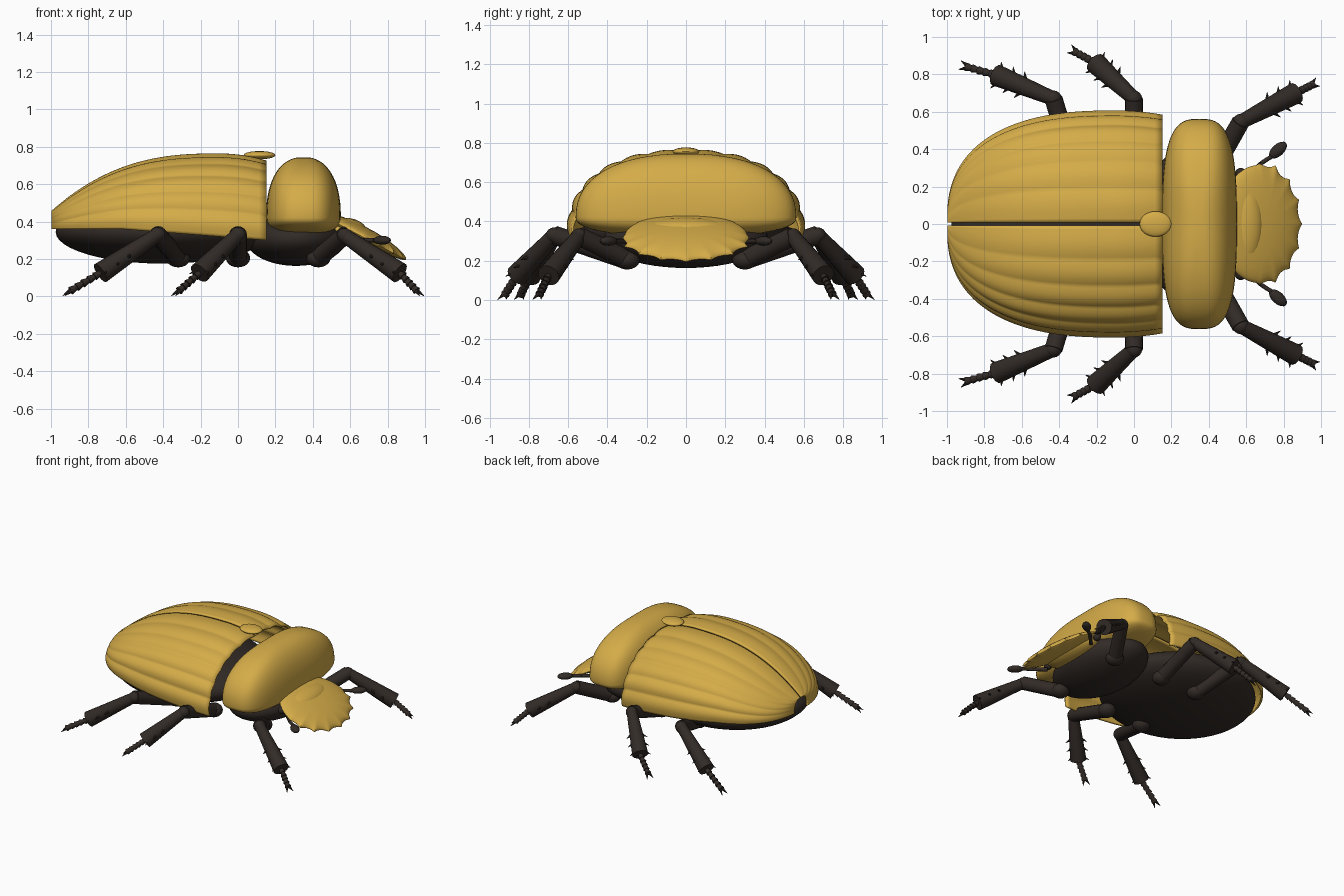
import bpy, bmesh, math
from mathutils import Vector, Matrix

if "Cube" in bpy.data.objects:
    bpy.data.objects.remove(bpy.data.objects["Cube"])

def material(name, rgb):
    m = bpy.data.materials.new(name)
    m.diffuse_color = (*rgb, 1)
    m.use_nodes = True
    m.node_tree.nodes["Principled BSDF"].inputs["Base Color"].default_value = m.diffuse_color
    return m

GOLD = material("gold_shell", (0.66, 0.41, 0.065))
DARK = material("dark_chitin", (0.032, 0.024, 0.020))

def finish(bm, name, mat, mirror=False, thickness=0, recalc=True):
    if recalc:
        bmesh.ops.recalc_face_normals(bm, faces=bm.faces[:])
    me = bpy.data.meshes.new(name)
    bm.to_mesh(me)
    bm.free()
    me.materials.append(mat)
    ob = bpy.data.objects.new(name, me)
    bpy.context.collection.objects.link(ob)
    bpy.ops.object.select_all(action='DESELECT')
    ob.select_set(True)
    bpy.context.view_layer.objects.active = ob
    bpy.ops.object.shade_smooth_by_angle(angle=math.radians(40))
    if thickness:
        s = ob.modifiers.new("thickness", 'SOLIDIFY')
        s.thickness, s.offset = thickness, -1
    if mirror:
        m = ob.modifiers.new("mirror", 'MIRROR')
        m.use_axis = (False, True, False)
        m.use_mirror_merge = False
    return ob

def spow(v, e):
    return math.copysign(abs(v) ** e, v)

def ball(bm, c, r, rot=Matrix(), seg=32):
    mat = Matrix.Translation(c) @ rot.to_4x4() @ Matrix.Diagonal((*r, 1))
    bmesh.ops.create_uvsphere(bm, u_segments=seg, v_segments=seg // 2, radius=1, matrix=mat)

def rod(bm, p, q, r1, r2, seg=16):
    p, q = Vector(p), Vector(q)
    d = q - p
    mat = Matrix.Translation((p + q) / 2) @ d.to_track_quat('Z', 'Y').to_matrix().to_4x4()
    bmesh.ops.create_cone(bm, cap_ends=True, segments=seg, radius1=r1, radius2=r2,
                          depth=d.length, matrix=mat)

def grid_faces(bm, rows, closed=False):
    n = len(rows[0])
    for a, b in zip(rows, rows[1:]):
        for j in range(n if closed else n - 1):
            k = (j + 1) % n
            bm.faces.new((a[j], b[j], b[k], a[k]))

# Ribbed wing covers: one half shell, thickened and mirrored
def shell_top(x):
    if x < -0.1:
        return 0.765 - 0.31 * ((-0.1 - x) / 0.9) ** 2.6
    return 0.765 - 0.6 * (x + 0.1) ** 2

def shell_width(x):
    if x < -0.1:
        return 0.6 * max(0, 1 - ((-0.1 - x) / 0.9) ** 2.5) ** 0.4
    return 0.6 - 0.35 * (x + 0.1) ** 2

bm = bmesh.new()
rows = []
NX, NV, RIBS = 48, 72, 6
for i in range(NX + 1):
    x = -0.998 + 1.15 * (i / NX) ** 1.7
    w, zb = shell_width(x), 0.335 - 0.035 * (x + 0.3) / 0.45
    zb = min(zb, 0.36)
    h = shell_top(x) - zb
    row = []
    for j in range(NV + 1):
        v = j / NV
        a = v * math.pi / 2
        k = 1 + 0.022 * (abs(math.sin(RIBS * math.pi * v)) - 0.8)
        y = 0.008 + w * k * abs(math.sin(a)) ** 0.87
        row.append(bm.verts.new((x, y, zb + h * k * max(0, math.cos(a)) ** 0.87)))
    rows.append(row)
grid_faces(bm, rows)
finish(bm, "wing_covers", GOLD, mirror=True, thickness=0.014, recalc=False)

# Pronotum: rounded superellipsoid with a shallow underside
bm = bmesh.new()
rows = []
for i in range(1, 32):
    t = -math.pi / 2 + math.pi * i / 32
    c, s = abs(math.cos(t)) ** 0.87, spow(math.sin(t), 0.87)
    z = 0.42 + s * (0.325 if s > 0 else 0.10)
    rows.append([bm.verts.new((0.35 + 0.2 * c * spow(math.cos(b), 0.65),
                               0.562 * c * spow(math.sin(b), 0.65), z))
                 for b in (2 * math.pi * j / 72 for j in range(72))])
grid_faces(bm, rows, closed=True)
bm.faces.new(rows[0])
bm.faces.new(rows[-1])
finish(bm, "pronotum", GOLD)

# Scutellum and head
for name, c, r in (("scutellum", (0.115, 0, 0.755), (0.085, 0.068, 0.022)),
                   ("head", (0.57, 0, 0.345), (0.12, 0.25, 0.075))):
    bm = bmesh.new()
    ball(bm, c, r)
    finish(bm, name, GOLD)

# Head shield: tilted domed plate with toothed front edge
bm = bmesh.new()
tilt = Matrix.Translation((0.668, 0, 0.318)) @ Matrix.Rotation(math.radians(28), 4, 'Y')
rows = []
for t in [math.pi * i / 20 for i in range(1, 20)]:
    rr, s = math.sin(t), math.cos(t)
    row = []
    for j in range(128):
        a = 2 * math.pi * j / 128
        fade = max(0, min(1, (math.cos(a) + 0.1) * 2.5))
        tooth = 1 + fade * rr ** 4 * (0.09 * (1 - abs(math.sin(8 * a))) ** 1.3 - 0.01)
        p = Vector((0.242 * rr * tooth * math.cos(a), 0.315 * rr * tooth * math.sin(a),
                    s * (0.055 if s > 0 else 0.03)))
        row.append(bm.verts.new(tilt @ p))
    rows.append(row)
grid_faces(bm, rows, closed=True)
bm.faces.new(rows[0])
bm.faces.new(rows[-1])
finish(bm, "head_shield", GOLD)

# Dark underside
for name, c, r in (("abdomen", (-0.40, 0, 0.345), (0.575, 0.53, 0.17)),
                   ("thorax", (0.31, 0, 0.31), (0.27, 0.42, 0.147))):
    bm = bmesh.new()
    ball(bm, c, r, seg=48)
    finish(bm, name, DARK)

# Eyes and clubbed antennae
bm = bmesh.new()
ball(bm, (0.57, 0.27, 0.345), (0.03, 0.03, 0.03), seg=16)
finish(bm, "eyes", DARK, mirror=True)
bm = bmesh.new()
rod(bm, (0.60, 0.24, 0.29), (0.68, 0.325, 0.30), 0.014, 0.012, 10)
rod(bm, (0.68, 0.325, 0.30), (0.75, 0.37, 0.30), 0.012, 0.012, 10)
ball(bm, (0.77, 0.395, 0.30), (0.058, 0.032, 0.024), Matrix.Rotation(math.radians(42), 4, 'Z'), 16)
finish(bm, "antennae", DARK, mirror=True)

# Legs: hip, knee, ankle, foot tip
LEGS = {
    "front_legs": ((0.43, 0.30, 0.205), (0.57, 0.545, 0.325), (0.865, 0.70, 0.125), (0.955, 0.745, 0.03)),
    "middle_legs": ((0.0, 0.30, 0.205), (0.0, 0.67, 0.33), (-0.205, 0.86, 0.125), (-0.315, 0.92, 0.03)),
    "hind_legs": ((-0.32, 0.30, 0.205), (-0.43, 0.67, 0.33), (-0.735, 0.795, 0.125), (-0.895, 0.84, 0.03)),
}
for name, pts in LEGS.items():
    hip, knee, ankle, foot = map(Vector, pts)
    bm = bmesh.new()
    ball(bm, hip, (0.065, 0.065, 0.05), seg=20)
    rod(bm, hip, knee, 0.05, 0.048)
    ball(bm, knee, (0.044, 0.044, 0.04), seg=16)
    rod(bm, knee, ankle, 0.038, 0.058)
    shin = (ankle - knee).normalized()
    side = shin.cross(Vector((0, 0, 1))).normalized()
    # spines along both edges of the shin
    for f in (0.55, 0.75, 0.96):
        for s in (-1, 1):
            p = knee.lerp(ankle, f) + side * s * 0.042
            rod(bm, p, p + side * s * 0.034 + shin * 0.02, 0.011, 0.001, 8)
    # beaded foot
    for k in range(5):
        rod(bm, ankle.lerp(foot, k / 5), ankle.lerp(foot, (k + 1) / 5), 0.014, 0.023, 10)
    # paired claws
    d = (foot - ankle).normalized()
    across = d.cross(Vector((0, 0, 1))).normalized()
    for s in (-1, 1):
        tip = foot + d * 0.045 + across * s * 0.025
        tip.z = 0.002
        rod(bm, foot + across * s * 0.008, tip, 0.012, 0.001, 8)
    finish(bm, name, DARK, mirror=True)
